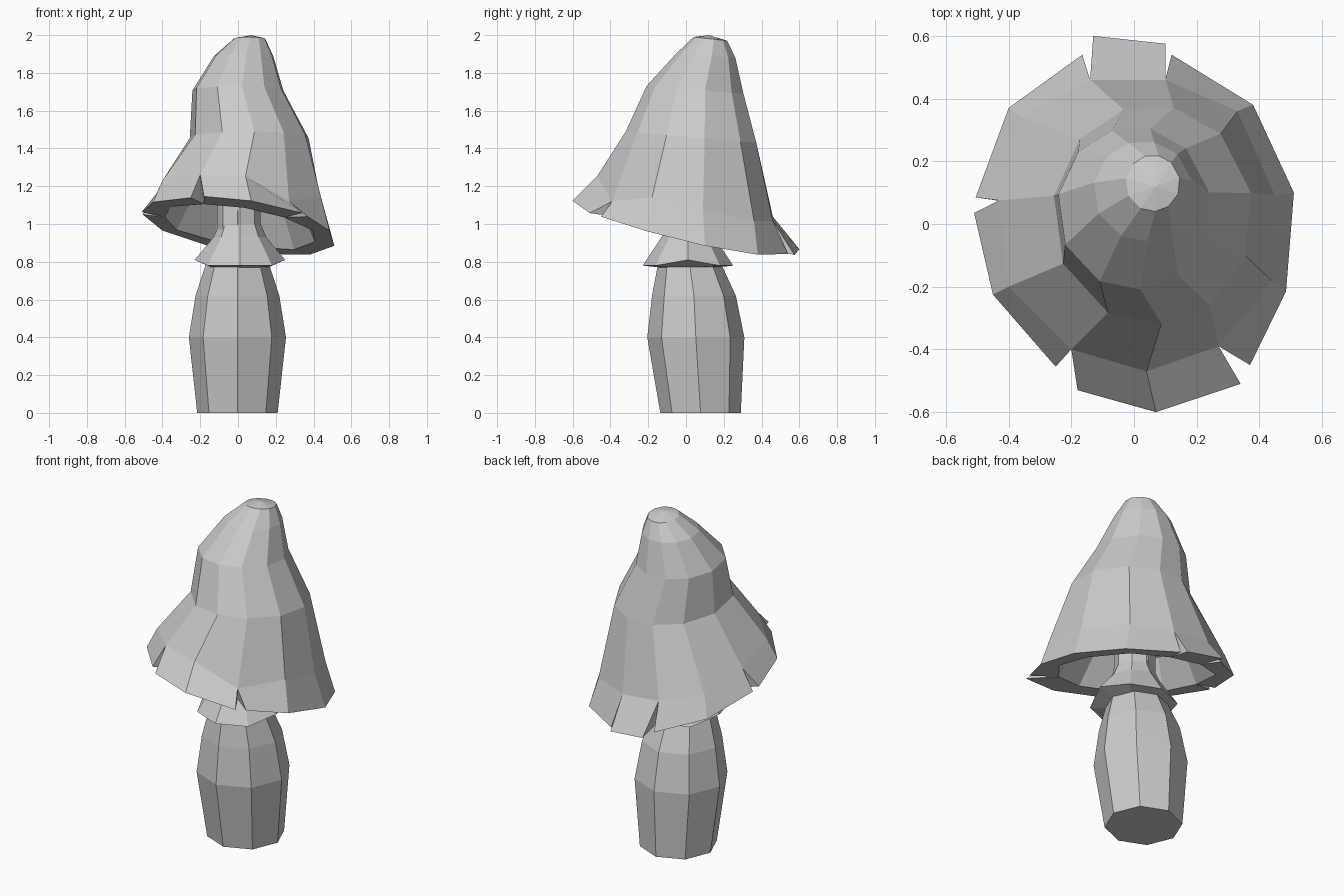
import bpy, bmesh, math

cube = bpy.data.objects.get("Cube")
if cube:
    bpy.data.objects.remove(cube, do_unlink=True)

grey = bpy.data.materials.new("light_grey")
grey.use_nodes = True
colour = (0.6, 0.6, 0.6, 1)
grey.diffuse_color = colour
grey.node_tree.nodes["Principled BSDF"].inputs["Base Color"].default_value = colour


def finish(name, bm):
    bmesh.ops.recalc_face_normals(bm, faces=bm.faces)
    mesh = bpy.data.meshes.new(name)
    bm.to_mesh(mesh)
    bm.free()
    mesh.materials.append(grey)
    obj = bpy.data.objects.new(name, mesh)
    bpy.context.collection.objects.link(obj)
    return obj


def add_ring(bm, angles, cx, cy, rx, ry, z, tilt=0):
    return [bm.verts.new((cx + rx * math.cos(a), cy + ry * math.sin(a),
                          z + tilt * math.sin(a))) for a in angles]


def bridge(bm, low, high):
    n = len(low)
    for i in range(n):
        j = (i + 1) % n
        bm.faces.new((low[i], low[j], high[j], high[i]))


def rim_height(x, y):
    return .99 - .16 * x - .24 * y


octagon = [math.tau * i / 8 for i in range(8)]

# Bulging octagonal stem
bm = bmesh.new()
rings = [add_ring(bm, octagon, -.003, cy, r, r, z) for cy, r, z in
         [(.077, .213, 0), (.052, .257, .4), (.042, .222, .62), (.02, .17, .78),
          (.01, .11, .95), (.02, .1, 1.4)]]
for low, high in zip(rings, rings[1:]):
    bridge(bm, low, high)
bm.faces.new(rings[0])
bm.faces.new(rings[-1])
finish("stem", bm)

# Flared skirt with a wavy hem and a closed underside
bm = bmesh.new()
rings = [add_ring(bm, octagon, .01, .01, r, r, z) for r, z in
         [(.15, .77), (.24, .765), (.14, .93), (.11, 1.0), (.105, 1.25)]]
for v, a in zip(rings[1], octagon):
    v.co.z += .045 * math.cos(a) ** 4 + .015 * math.sin(a) ** 4
for low, high in zip(rings, rings[1:]):
    bridge(bm, low, high)
finish("skirt", bm)

# Leaning cap: hem points run clockwise from the back
bm = bmesh.new()
hem_points = [(-.14, .46), (.1, .46), (.33, .36), (.45, .09), (.44, -.18), (.27, -.39),
              (.04, -.47), (-.2, -.4), (-.4, -.2), (-.43, .075), (-.36, .34)]
angles = [math.atan2(y, x) for x, y in hem_points]
hem = [bm.verts.new((x, y, 1.14 - .1 * x - .25 * y)) for x, y in hem_points]
hem[5].co.z -= .09
rings = [hem] + [add_ring(bm, angles, *spec) for spec in
                 [(.06, .03, .32, .35, 1.46, -.03), (0, .05, .245, .26, 1.71, -.02),
                  (.03, .105, .16, .16, 1.89, -.01), (.06, .13, .087, .09, 1.98, -.01)]]
for low, high in zip(rings, rings[1:]):
    bridge(bm, low, high)
tip = bm.verts.new((.07, .12, 2))
for i, v in enumerate(rings[-1]):
    bm.faces.new((v, rings[-1][(i + 1) % len(hem)], tip))

# Hollow underside rising to the stem
gill = [bm.verts.new((x * .9, y * .9, rim_height(x * .9, y * .9))) for x, y in hem_points]
ceiling = add_ring(bm, angles, 0, .02, .3, .3, 1.22, -.05)
centre = add_ring(bm, angles, .01, .02, .08, .08, 1.3)
bridge(bm, gill, ceiling)
bridge(bm, ceiling, centre)

# Split wedge flaps flaring out from the hem
flaps = [[(-.13, .6), (.1, .575)],
         [(.12, .54), (.38, .38), (.51, .1), (.485, -.215), (.37, -.45)],
         [(.34, -.51), (.07, -.6), (-.18, -.53)],
         [(-.25, -.455), (-.45, -.225), (-.51, .035)],
         [(-.505, .085), (-.4, .37), (-.165, .54)]]
column = 0
for flap in flaps:
    rim = [bm.verts.new((x, y, rim_height(x, y))) for x, y in flap]
    bm.faces.new((rim[0], hem[column], gill[column]))
    for a, b in zip(rim, rim[1:]):
        following = (column + 1) % len(hem)
        bm.faces.new((a, b, hem[following], hem[column]))
        bm.faces.new((b, a, gill[column], gill[following]))
        column = following
    bm.faces.new((rim[-1], gill[column], hem[column]))
finish("cap", bm)
